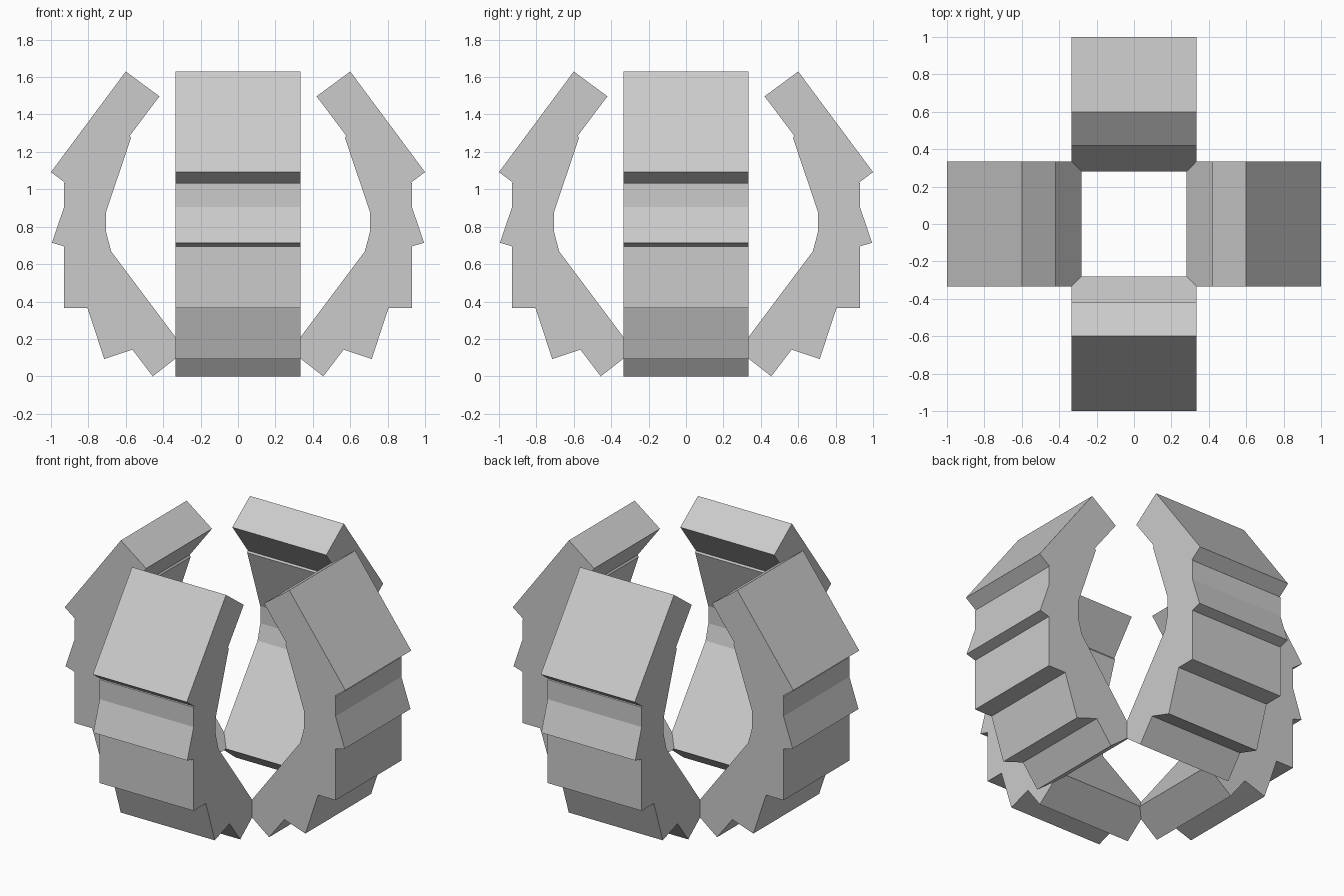
import bpy, bmesh, math
from mathutils import Matrix

if "Cube" in bpy.data.objects:
    bpy.data.objects.remove(bpy.data.objects["Cube"])

HALF = 0.335  # half width of each petal

# stepped petal cross-section (outward distance, height)
PROFILE = [
    (0.28, 0.137), (0.456, 0.0), (0.565, 0.143), (0.715, 0.093),
    (0.805, 0.365), (0.93, 0.365), (0.93, 0.695), (0.995, 0.714),
    (0.93, 0.905), (0.93, 1.032), (0.925, 1.036), (1.0, 1.092),
    (0.60, 1.63), (0.42, 1.497), (0.579, 1.286), (0.572, 1.275),
    (0.705, 0.88), (0.705, 0.77), (0.678, 0.668),
]

grey = bpy.data.materials.new("mid grey")
grey.diffuse_color = (0.6, 0.6, 0.6, 1)
grey.use_nodes = True
grey.node_tree.nodes["Principled BSDF"].inputs["Base Color"].default_value = grey.diffuse_color


def petal(name, angle):
    bm = bmesh.new()
    face = bm.faces.new([bm.verts.new((x, -HALF, z)) for x, z in PROFILE])
    ext = bmesh.ops.extrude_face_region(bm, geom=[face])
    verts = [v for v in ext["geom"] if isinstance(v, bmesh.types.BMVert)]
    bmesh.ops.translate(bm, verts=verts, vec=(0, 2 * HALF, 0))
    # mitre the inner tip where neighbouring petals meet
    for side in (-1, 1):
        cut = bmesh.ops.bisect_plane(
            bm, geom=bm.verts[:] + bm.edges[:] + bm.faces[:], dist=1e-5,
            plane_co=(0, 0, 0), plane_no=(-1, side, 0), clear_outer=True)
        edges = [e for e in bm.edges if e.is_boundary]
        bmesh.ops.holes_fill(bm, edges=edges, sides=0)
    bmesh.ops.recalc_face_normals(bm, faces=bm.faces[:])
    bm.transform(Matrix.Rotation(angle, 4, 'Z'))
    mesh = bpy.data.meshes.new(name)
    bm.to_mesh(mesh)
    bm.free()
    mesh.materials.append(grey)
    bpy.context.collection.objects.link(bpy.data.objects.new(name, mesh))


# four petals around the open centre
for i, side in enumerate(("right", "back", "left", "front")):
    petal(side + "_petal", i * math.pi / 2)
